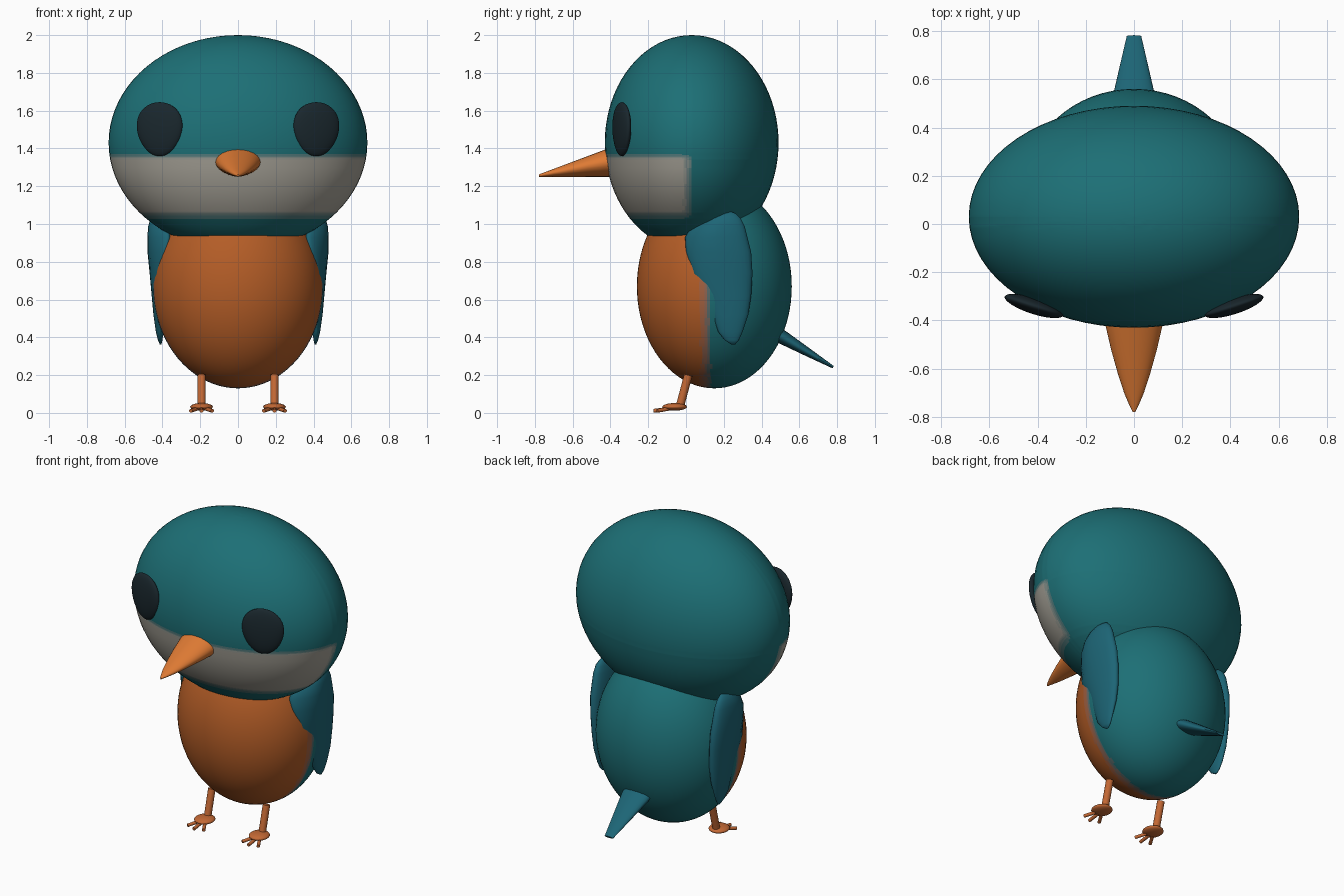
import bpy, bmesh
from math import sin, cos, pi, radians, atan2, copysign
from mathutils import Vector, Matrix

if "Cube" in bpy.data.objects:
    bpy.data.objects.remove(bpy.data.objects["Cube"])

TEAL, PALE, ORANGE = (0.012, 0.16, 0.18), (0.38, 0.36, 0.31), (0.46, 0.11, 0.02)


def material(name, col):
    m = bpy.data.materials.get(name) or bpy.data.materials.new(name)
    m.diffuse_color = (*col, 1)
    m.use_nodes = True
    m.node_tree.nodes["Principled BSDF"].inputs["Base Color"].default_value = m.diffuse_color
    return m


def finish(bm, name, mats, angle=50):
    bmesh.ops.recalc_face_normals(bm, faces=bm.faces)
    me = bpy.data.meshes.new(name)
    bm.to_mesh(me)
    bm.free()
    ob = bpy.data.objects.new(name, me)
    bpy.context.collection.objects.link(ob)
    for m in mats:
        me.materials.append(m)
    bpy.ops.object.select_all(action='DESELECT')
    ob.select_set(True)
    bpy.context.view_layer.objects.active = ob
    bpy.ops.object.shade_smooth_by_angle(angle=radians(angle))
    return ob


def ellipsoid(c, r, u=64, v=40, rot=None):
    bm = bmesh.new()
    mat = Matrix.Translation(c) @ (rot or Matrix()) @ Matrix.Diagonal((*r, 1))
    bmesh.ops.create_uvsphere(bm, u_segments=u, v_segments=v, radius=1, matrix=mat)
    return bm


def loft(rings):
    bm = bmesh.new()
    vs = [[bm.verts.new(p) for p in ring] for ring in rings]
    n = len(vs[0])
    for a, b in zip(vs, vs[1:]):
        for i in range(n):
            bm.faces.new((a[i], a[(i + 1) % n], b[(i + 1) % n], b[i]))
    bm.faces.new(vs[0])
    bm.faces.new(vs[-1])
    return bm


def ramp(v, edge, half):
    return min(1, max(0, (edge + half - v) / (2 * half)))


def painted(bm, name, base, patch, cuts, weight, steps=5):
    """Slice along the soft colour borders, then give each strip a blended colour."""
    for axis, edge, half in cuts:
        for k in range(steps + 1):
            co, no = Vector(), Vector()
            co[axis] = edge - half + 2 * half * k / steps
            no[axis] = 1
            bmesh.ops.bisect_plane(bm, geom=bm.verts[:] + bm.edges[:] + bm.faces[:],
                                   plane_co=co, plane_no=no, dist=1e-5)
    for f in bm.faces:
        f.material_index = round(weight(f.calc_center_median()) * steps)
    mats = [material(f"{name}_{k}", [a + (b - a) * k / steps for a, b in zip(base, patch)])
            for k in range(steps + 1)]
    finish(bm, name, mats, 60)


# head with a pale band over the front of the face
painted(ellipsoid((0, 0.03, 1.43), (0.685, 0.46, 0.57)), "head", TEAL, PALE,
        [(2, 1.355, 0.015), (2, 1.05, 0.025), (1, 0.01, 0.03)],
        lambda p: ramp(p.z, 1.355, 0.015) * (1 - ramp(p.z, 1.05, 0.025)) * ramp(p.y, 0.01, 0.03))

# body with an orange belly
painted(ellipsoid((0, 0.15, 0.67), (0.45, 0.41, 0.54)), "body", TEAL, ORANGE,
        [(1, 0.105, 0.035)], lambda p: ramp(p.y, 0.105, 0.035))

# beak: round above, keeled below
rings = []
for y, w in [(-0.3, 0.135), (-0.42, 0.118), (-0.52, 0.095), (-0.62, 0.067),
             (-0.7, 0.041), (-0.75, 0.02), (-0.779, 0.005)]:
    top = 1.262 + (y + 0.78) * 0.375
    mid = 1.25 + (top - 1.25) * 0.52
    ring = []
    for i in range(24):
        c, s = cos(i * pi / 12), sin(i * pi / 12)
        if s >= 0:
            ring.append((w * c, y, mid + (top - mid) * s))
        else:
            ring.append((w * copysign(abs(c) ** 1.3, c), y, mid + (mid - 1.25) * s))
    rings.append(ring)
finish(loft(rings), "beak", [material("beak_orange", (0.75, 0.2, 0.035))])

# tail: flattened taper pointing down and back
rings = []
for y, z, w, t in [(0.42, 0.45, 0.105, 0.045), (0.52, 0.395, 0.09, 0.036),
                   (0.65, 0.318, 0.06, 0.022), (0.779, 0.242, 0.03, 0.007)]:
    rings.append([(w * cos(i * pi / 10), y + 0.5 * t * sin(i * pi / 10),
                   z + 0.86 * t * sin(i * pi / 10)) for i in range(20)])
wing_mat = material("wing_teal", (0.012, 0.13, 0.18))
finish(loft(rings), "tail", [wing_mat])

# wing sections: height, front y, back y, centre x, half thickness, front curl
WING = [(0.362, 0.24, 0.26, 0.41, 0.004, 0), (0.385, 0.205, 0.28, 0.412, 0.012, 0),
        (0.43, 0.17, 0.3, 0.415, 0.02, 0), (0.52, 0.14, 0.33, 0.415, 0.033, 0),
        (0.62, 0.1, 0.345, 0.415, 0.042, 0), (0.74, 0.03, 0.352, 0.42, 0.048, 0.01),
        (0.85, 0, 0.345, 0.425, 0.054, 0.04), (0.93, -0.005, 0.325, 0.427, 0.053, 0.055),
        (0.99, 0.03, 0.31, 0.428, 0.047, 0.05), (1.03, 0.09, 0.29, 0.428, 0.035, 0.03),
        (1.055, 0.15, 0.265, 0.425, 0.02, 0.01), (1.065, 0.19, 0.24, 0.422, 0.008, 0)]
leg_mat = material("leg_orange", (0.55, 0.14, 0.035))


def rod(a, b, r, name):
    a, b = Vector(a), Vector(b)
    bm = bmesh.new()
    rot = (b - a).to_track_quat('Z', 'Y').to_matrix().to_4x4()
    bmesh.ops.create_cone(bm, cap_ends=True, segments=16, radius1=r, radius2=r,
                          depth=(b - a).length, matrix=Matrix.Translation((a + b) / 2) @ rot)
    finish(bm, name, [leg_mat])


for s, side in ((-1, "left"), (1, "right")):
    # wing
    rings = []
    for z, y0, y1, xc, t, curl in WING:
        ring = []
        for i in range(28):
            c, q = cos(i * pi / 14), sin(i * pi / 14)
            x = xc + t * q - (curl * c * c if c < 0 else 0)
            ring.append((s * x, (y0 + y1) / 2 + (y1 - y0) / 2 * c, z))
        rings.append(ring)
    finish(loft(rings), f"{side}_wing", [wing_mat], 70)

    # eye: flattened egg, narrower at the bottom
    bm = ellipsoid((0, 0, 0), (0.126, 0.033, 0.143), 40, 24)
    for v in bm.verts:
        v.co.x *= 1 + 0.9 * v.co.z
    bm.transform(Matrix.Translation((s * 0.415, -0.34, 1.502)) @ Matrix.Rotation(s * radians(18), 4, 'Z'))
    finish(bm, f"{side}_eye", [material("eye_dark", (0.01, 0.02, 0.026))])

    # leg, foot and toes
    x = s * 0.193
    rod((x, 0.012, 0.2), (x, -0.032, 0.035), 0.022, f"{side}_leg")
    finish(ellipsoid((x, -0.06, 0.032), (0.06, 0.065, 0.02), 24, 14), f"{side}_foot", [leg_mat])
    for k in (-1, 0, 1):
        rod((x + k * 0.022, -0.09, 0.022), (x + k * 0.057, -0.172 + 0.02 * abs(k), 0.011),
            0.01, f"{side}_toe_{k + 2}")
